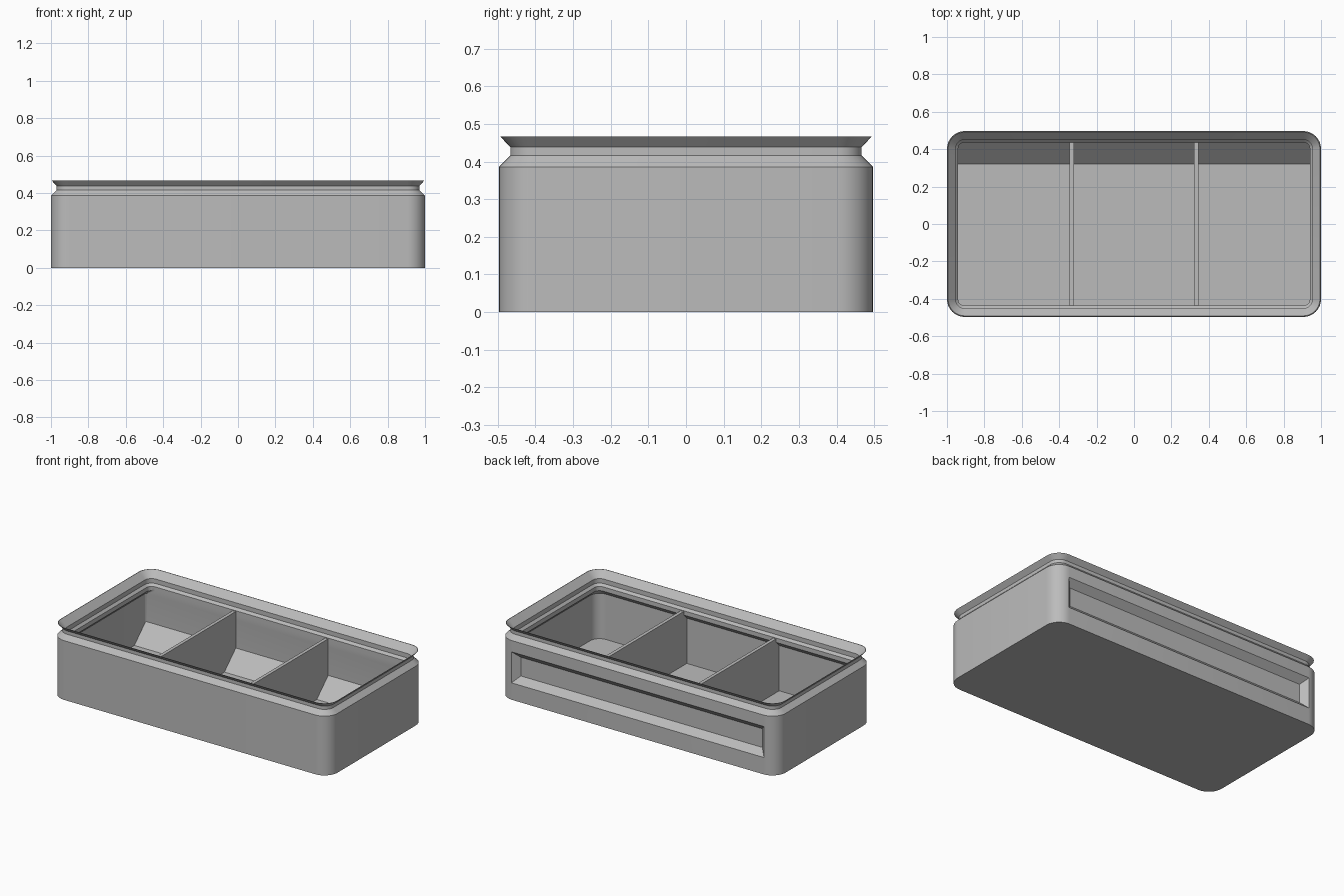
import bpy, bmesh
from math import cos, sin, pi
from mathutils import Vector

cube = bpy.data.objects.get("Cube")
if cube:
    bpy.data.objects.remove(cube)

# One plain grey for the whole bin
grey = bpy.data.materials.new("plain_grey")
grey.use_nodes = True
grey.diffuse_color = (0.5, 0.5, 0.5, 1)
grey.node_tree.nodes["Principled BSDF"].inputs["Base Color"].default_value = (0.5, 0.5, 0.5, 1)

HX, HY, R = 1.0, 0.497, 0.095
FLOOR = 0.025
BACK = 0.437
WALL = 0.029


def finish(bm, name, smooth=False):
    bmesh.ops.recalc_face_normals(bm, faces=bm.faces[:])
    mesh = bpy.data.meshes.new(name)
    bm.to_mesh(mesh)
    bm.free()
    mesh.materials.append(grey)
    obj = bpy.data.objects.new(name, mesh)
    bpy.context.collection.objects.link(obj)
    if smooth:
        bpy.ops.object.select_all(action="DESELECT")
        obj.select_set(True)
        bpy.context.view_layer.objects.active = obj
        bpy.ops.object.shade_smooth_by_angle(angle=pi / 6)
    return obj


def ring(bm, inset, z, back=None, back_radius=None, steps=8):
    """Rounded rectangle at height z; the back edge may be moved and sharpened."""
    x, y0 = HX - inset, HY - inset
    y1 = y0 if back is None else back
    r = max(R - inset, 0.012)
    rb = r if back_radius is None else back_radius
    corners = ((1, y1, rb, 0), (-1, y1, rb, 1), (-1, -y0, r, 2), (1, -y0, r, 3))
    verts = []
    for sx, y, rad, quarter in corners:
        cx = sx * (x - rad)
        cy = y - rad if quarter < 2 else y + rad
        for i in range(steps + 1):
            a = (quarter + i / steps) * pi / 2
            verts.append(bm.verts.new((cx + rad * cos(a), cy + rad * sin(a), z)))
    return verts


def bridge(bm, low, high):
    for i in range(len(low)):
        j = (i + 1) % len(low)
        bm.faces.new((low[i], low[j], high[j], high[i]))


def prism(name, profile, half_width):
    """Extrude a (y, z) profile along x."""
    bm = bmesh.new()
    face = bm.faces.new([bm.verts.new((-half_width, y, z)) for y, z in profile])
    side = bmesh.ops.extrude_face_region(bm, geom=[face])
    moved = [v for v in side["geom"] if isinstance(v, bmesh.types.BMVert)]
    bmesh.ops.translate(bm, verts=moved, vec=(2 * half_width, 0, 0))
    return finish(bm, name)


# Shell: outside wall, flared stacking lip, then down the inside to the floor
bm = bmesh.new()
outside = [(0, 0), (0, 0.386), (0.03, 0.416), (0.03, 0.438), (0.003, 0.467)]
lip_inside = [(0.006, 0.467), (0.046, 0.424), (0.046, 0.395), (0.06, 0.38), (0.06, 0.352)]
loops = [ring(bm, i, z) for i, z in outside + lip_inside]
loops += [ring(bm, WALL, z, BACK, 0.008) for z in (0.32, FLOOR)]
for low, high in zip(loops, loops[1:]):
    bridge(bm, low, high)
bm.faces.new(loops[0])
bm.faces.new(loops[-1])
shell = finish(bm, "bin_shell")

# Bevelled label recess cut into the back wall
bm = bmesh.new()
rings = []
for y, grow in ((HY - 0.04, -0.04), (HY, 0), (HY + 0.04, 0.04)):
    x, z0, z1 = 0.91 + grow, 0.11 - grow, 0.312 + grow
    rings.append([bm.verts.new((px, y, pz)) for px, pz in ((-x, z0), (x, z0), (x, z1), (-x, z1))])
for low, high in zip(rings, rings[1:]):
    bridge(bm, low, high)
bm.faces.new(rings[0])
bm.faces.new(rings[-1])
cutter = finish(bm, "label_recess_cutter")
cut = shell.modifiers.new("label_recess", "BOOLEAN")
cut.operation = "DIFFERENCE"
cut.solver = "EXACT"
cut.object = cutter
bpy.ops.object.select_all(action="DESELECT")
shell.select_set(True)
bpy.context.view_layer.objects.active = shell
bpy.ops.object.modifier_apply(modifier=cut.name)
bpy.data.objects.remove(cutter)
bpy.ops.object.shade_smooth_by_angle(angle=pi / 6)

# Sloped ramp along the foot of the back wall
prism("back_ramp", [(0.32, FLOOR), (BACK + 0.005, FLOOR + 0.117), (BACK + 0.005, FLOOR - 0.01),
                    (0.32, FLOOR - 0.01)], HX - WALL + 0.002)

# Two dividers making three compartments
for side, x in (("right", -0.333), ("left", 0.333)):
    bm = bmesh.new()
    bmesh.ops.create_cube(bm, size=1)
    y0, y1, z0, z1 = -HY + WALL - 0.005, BACK + 0.005, FLOOR - 0.01, 0.375
    bmesh.ops.scale(bm, verts=bm.verts[:], vec=(0.022, y1 - y0, z1 - z0))
    bmesh.ops.translate(bm, verts=bm.verts[:], vec=Vector((x, (y0 + y1) / 2, (z0 + z1) / 2)))
    finish(bm, side + "_divider")
